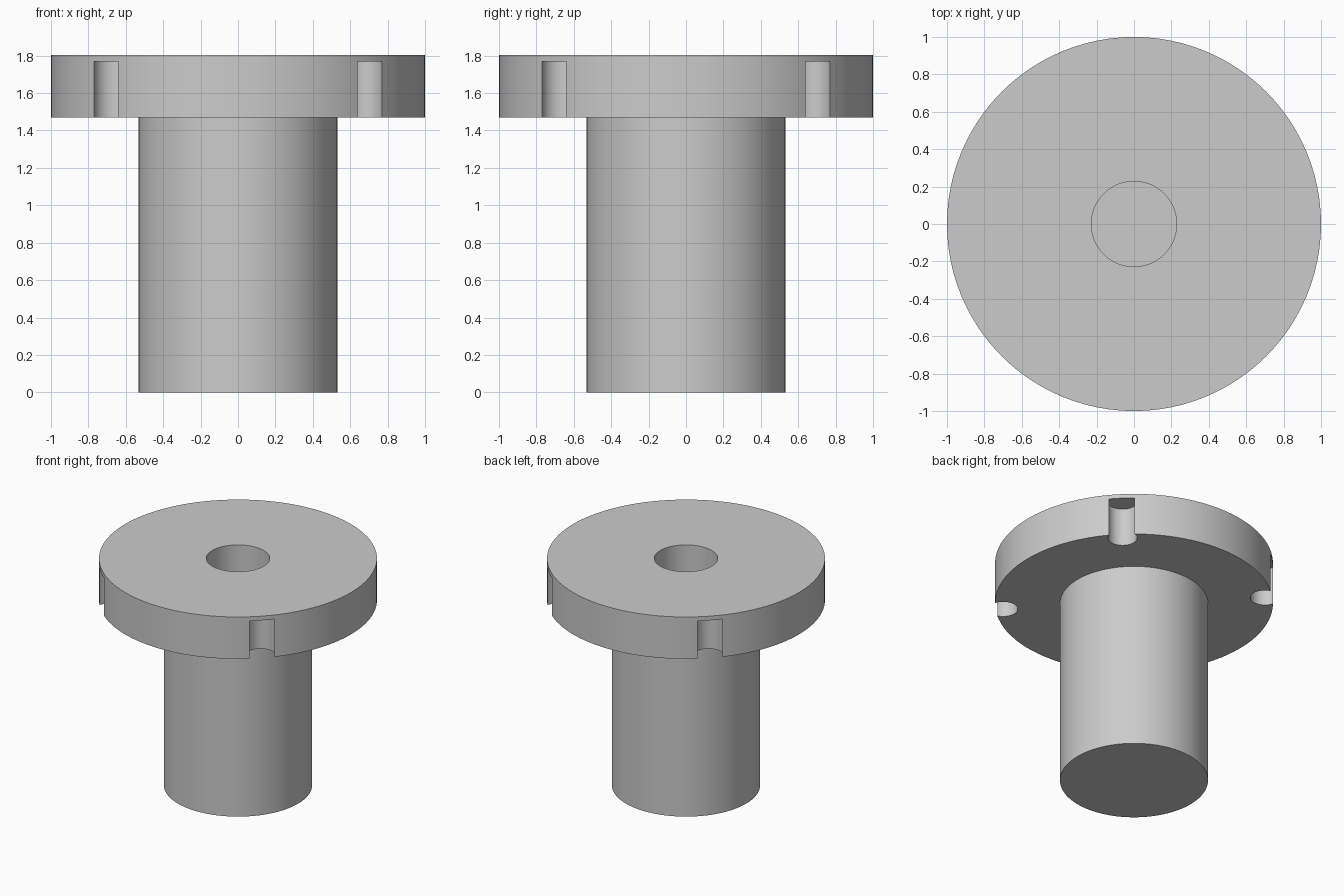
import bpy, bmesh, math
from mathutils import Matrix, Vector

SEGMENTS = 96
NOTCHES = 4

default = bpy.data.objects.get("Cube")
if default:
    bpy.data.objects.remove(default, do_unlink=True)

# Plain grey material
grey = bpy.data.materials.new("plain grey")
grey.use_nodes = True
colour = (0.6, 0.6, 0.6, 1.0)
grey.diffuse_color = colour
grey.node_tree.nodes["Principled BSDF"].inputs["Base Color"].default_value = colour


def make_object(name, bm):
    bmesh.ops.recalc_face_normals(bm, faces=bm.faces)
    mesh = bpy.data.meshes.new(name)
    bm.to_mesh(mesh)
    bm.free()
    mesh.materials.append(grey)
    obj = bpy.data.objects.new(name, mesh)
    bpy.context.collection.objects.link(obj)
    return obj


def lathe(name, profile):
    """Solid of revolution with flat discs closing both ends."""
    bm = bmesh.new()
    rings = []
    for radius, z in profile:
        start = Vector((radius, 0, z))
        rings.append([bm.verts.new(Matrix.Rotation(math.tau * i / SEGMENTS, 3, 'Z') @ start)
                      for i in range(SEGMENTS)])
    for low, high in zip(rings, rings[1:]):
        for i in range(SEGMENTS):
            j = (i + 1) % SEGMENTS
            bm.faces.new((low[i], low[j], high[j], high[i]))
    bm.faces.new(rings[0])
    bm.faces.new(rings[-1])
    return make_object(name, bm)


# Shaft, flange and blind bore as one turned body
body = lathe("flanged_plug", [
    (0.533, 0), (0.533, 1.47), (1.0, 1.47),
    (1.0, 1.803), (0.228, 1.803), (0.228, 0.5)])

# Round notches in the flange rim, open at the underside
bm = bmesh.new()
for k in range(NOTCHES):
    turn = Matrix.Rotation(math.tau * (k + 0.5) / NOTCHES, 4, 'Z')
    bmesh.ops.create_cone(bm, cap_ends=True, segments=40, radius1=0.105,
                          radius2=0.105, depth=0.4,
                          matrix=turn @ Matrix.Translation((0.945, 0, 1.57)))
cutter = make_object("notch_cutter", bm)
cutter.hide_render = True

cut = body.modifiers.new("rim notches", 'BOOLEAN')
cut.operation = 'DIFFERENCE'
cut.solver = 'EXACT'
cut.object = cutter

bpy.ops.object.select_all(action='DESELECT')
body.select_set(True)
bpy.context.view_layer.objects.active = body
bpy.ops.object.modifier_apply(modifier=cut.name)
bpy.data.objects.remove(cutter, do_unlink=True)
bpy.ops.object.shade_smooth_by_angle(angle=math.radians(30))
